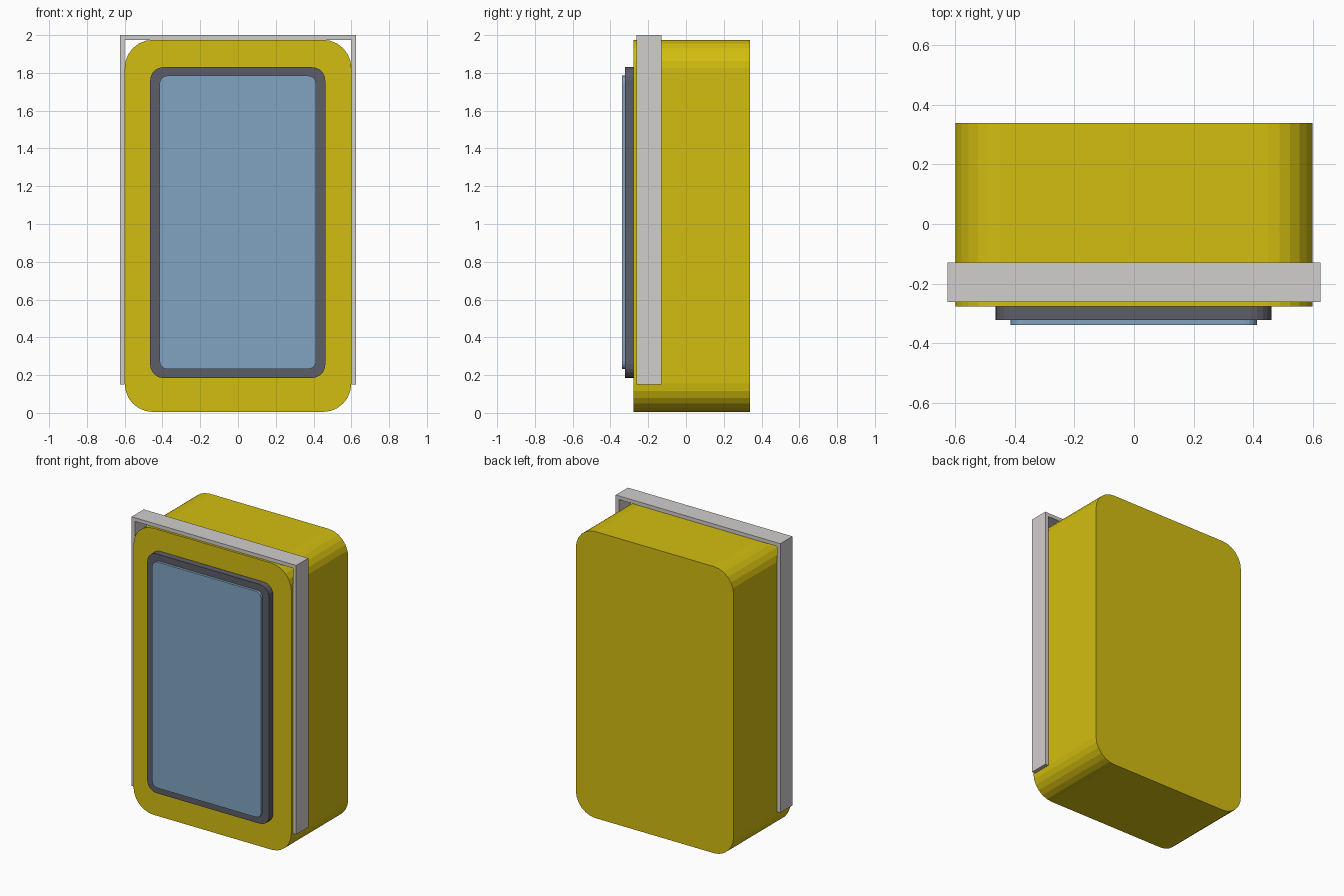
import bpy, bmesh, math

default = bpy.data.objects.get("Cube")
if default:
    bpy.data.objects.remove(default, do_unlink=True)


def material(name, rgb):
    mat = bpy.data.materials.new(name)
    mat.use_nodes = True
    color = (*rgb, 1.0)
    mat.diffuse_color = color
    mat.node_tree.nodes["Principled BSDF"].inputs["Base Color"].default_value = color
    return mat


yellow = material("yellow_shell", (0.65, 0.51, 0.005))
dark = material("dark_bezel", (0.11, 0.11, 0.14))
blue = material("blue_glass", (0.22, 0.37, 0.54))
grey = material("light_grey_trim", (0.64, 0.62, 0.61))


def rounded_outline(x0, x1, z0, z1, radius, segments):
    """Corner arcs of a rounded rectangle in the XZ plane."""
    centres = [(x1 - radius, z1 - radius), (x0 + radius, z1 - radius),
               (x0 + radius, z0 + radius), (x1 - radius, z0 + radius)]
    points = []
    for corner, (cx, cz) in enumerate(centres):
        for i in range(segments + 1):
            a = math.pi / 2 * (corner + i / segments)
            points.append((cx + radius * math.cos(a), cz + radius * math.sin(a)))
    return points


def extrude_outline(name, points, front, back, mat):
    """Extrude an XZ outline from its front to its back along y."""
    bm = bmesh.new()
    face = bm.faces.new([bm.verts.new((x, front, z)) for x, z in points])
    result = bmesh.ops.extrude_face_region(bm, geom=[face], use_keep_orig=True)
    moved = [v for v in result["geom"] if isinstance(v, bmesh.types.BMVert)]
    bmesh.ops.translate(bm, verts=moved, vec=(0, back - front, 0))
    bmesh.ops.recalc_face_normals(bm, faces=bm.faces)
    mesh = bpy.data.meshes.new(name)
    bm.to_mesh(mesh)
    bm.free()
    mesh.materials.append(mat)
    obj = bpy.data.objects.new(name, mesh)
    bpy.context.collection.objects.link(obj)
    return obj


# Rounded box, with the raised bezel and glass stacked on its front
extrude_outline("body", rounded_outline(-0.6, 0.6, 0.005, 1.975, 0.15, 6),
                -0.278, 0.34, yellow)
extrude_outline("bezel", rounded_outline(-0.465, 0.462, 0.185, 1.83, 0.07, 5),
                -0.322, -0.278, dark)
extrude_outline("glass", rounded_outline(-0.415, 0.413, 0.232, 1.785, 0.04, 4),
                -0.34, -0.322, blue)

# Square trim arch around the top and both sides, open at the bottom
outer, inner, foot, top = 0.626, 0.601, 0.15, 2.0
arch = [(-outer, foot), (-outer, top), (outer, top), (outer, foot),
        (inner, foot), (inner, top - 0.025), (-inner, top - 0.025), (-inner, foot)]
extrude_outline("trim_arch", arch, -0.262, -0.13, grey)
